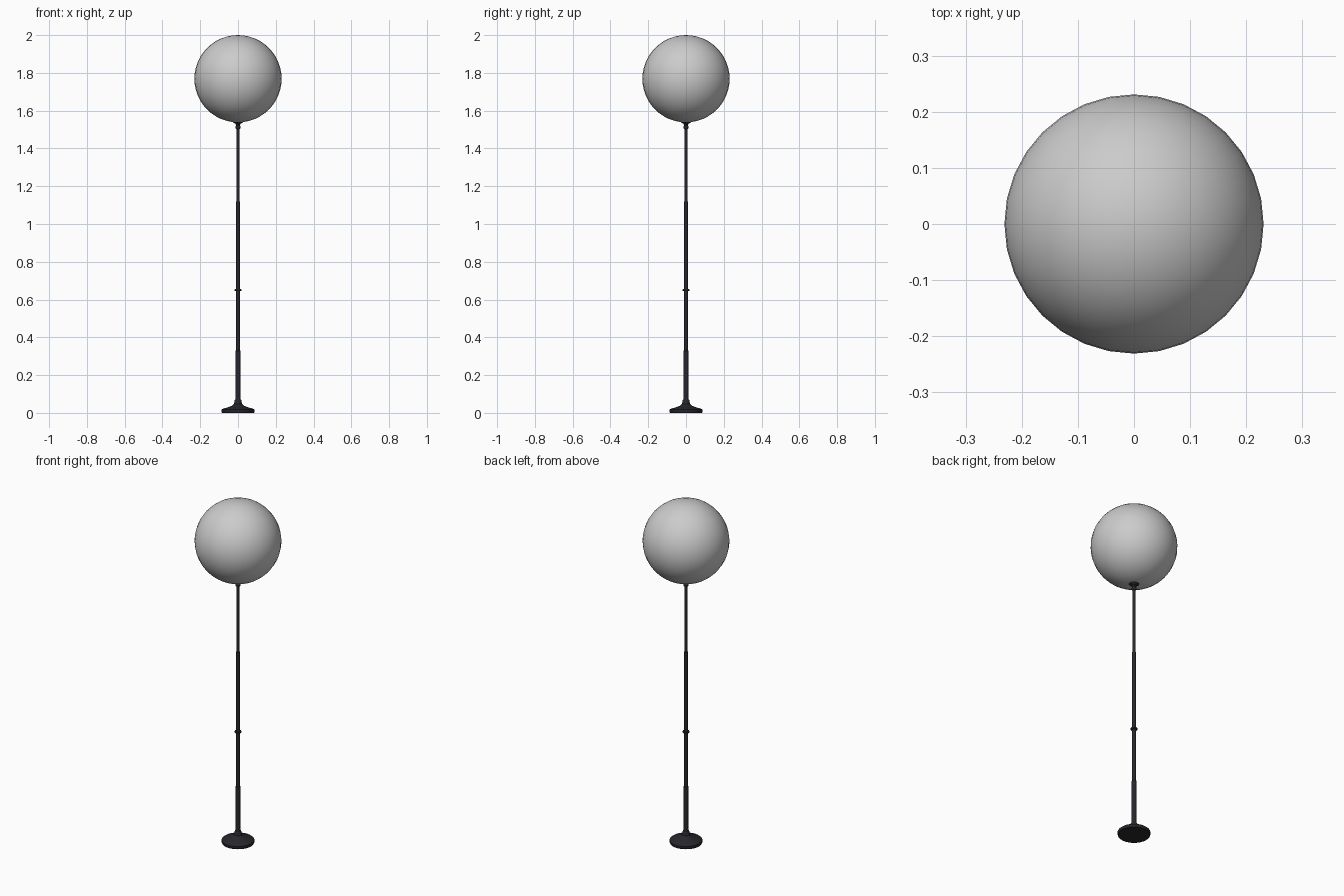
import bpy, bmesh, math

if "Cube" in bpy.data.objects:
    bpy.data.objects.remove(bpy.data.objects["Cube"])

def material(name, color):
    m = bpy.data.materials.new(name)
    m.diffuse_color = color
    m.use_nodes = True
    m.node_tree.nodes["Principled BSDF"].inputs["Base Color"].default_value = m.diffuse_color
    return m

dark = material("dark_metal", (0.02, 0.02, 0.025, 1))

def lathe(name, profile, sides, mat=None, angle=35):
    """Revolve an (r, z) profile around the z axis."""
    bm = bmesh.new()
    verts = [bm.verts.new((r, 0, z)) for r, z in profile]
    edges = [bm.edges.new(p) for p in zip(verts, verts[1:])]
    bmesh.ops.spin(bm, geom=verts + edges, cent=(0, 0, 0), axis=(0, 0, 1),
                   angle=2 * math.pi, steps=sides, use_merge=True)
    bmesh.ops.remove_doubles(bm, verts=bm.verts, dist=1e-5)
    bmesh.ops.recalc_face_normals(bm, faces=bm.faces)
    me = bpy.data.meshes.new(name)
    bm.to_mesh(me)
    bm.free()
    ob = bpy.data.objects.new(name, me)
    bpy.context.collection.objects.link(ob)
    if mat:
        me.materials.append(mat)
    bpy.ops.object.select_all(action='DESELECT')
    ob.select_set(True)
    bpy.context.view_layer.objects.active = ob
    bpy.ops.object.shade_smooth_by_angle(angle=math.radians(angle))
    return ob

# weighted foot with flared neck
lathe("base", [(0, 0), (0.085, 0), (0.087, 0.004), (0.087, 0.017), (0.082, 0.021),
               (0.05, 0.031), (0.03, 0.039), (0.021, 0.048), (0.018, 0.066),
               (0.015, 0.072), (0, 0.072)], 32, dark)

# three telescoping pole sections
for name, r, z0, z1 in (("lower_pole", 0.0145, 0.06, 0.33),
                        ("middle_pole", 0.0118, 0.32, 1.12),
                        ("upper_pole", 0.0085, 1.11, 1.52)):
    lathe(name, [(0, z0), (r, z0), (r, z1 - 0.002), (r - 0.002, z1), (0, z1)], 16, dark)

# ring halfway up the pole
lathe("pole_ring", [(0.011, 0.644), (0.017, 0.645), (0.019, 0.65),
                    (0.017, 0.655), (0.011, 0.656)], 16, dark)

# small ball below the globe
lathe("neck_ball", [(0.014 * math.sin(math.pi * i / 8), 1.512 - 0.014 * math.cos(math.pi * i / 8))
                    for i in range(9)], 16, dark)

# cup holding the globe
lathe("globe_cup", [(0, 1.522), (0.010, 1.522), (0.013, 1.530), (0.024, 1.536),
                    (0.031, 1.542), (0.029, 1.545), (0, 1.545)], 24, dark)

# glass globe
lathe("globe", [(0.231 * math.sin(math.pi * i / 24), 1.769 - 0.231 * math.cos(math.pi * i / 24))
                for i in range(25)], 32)
